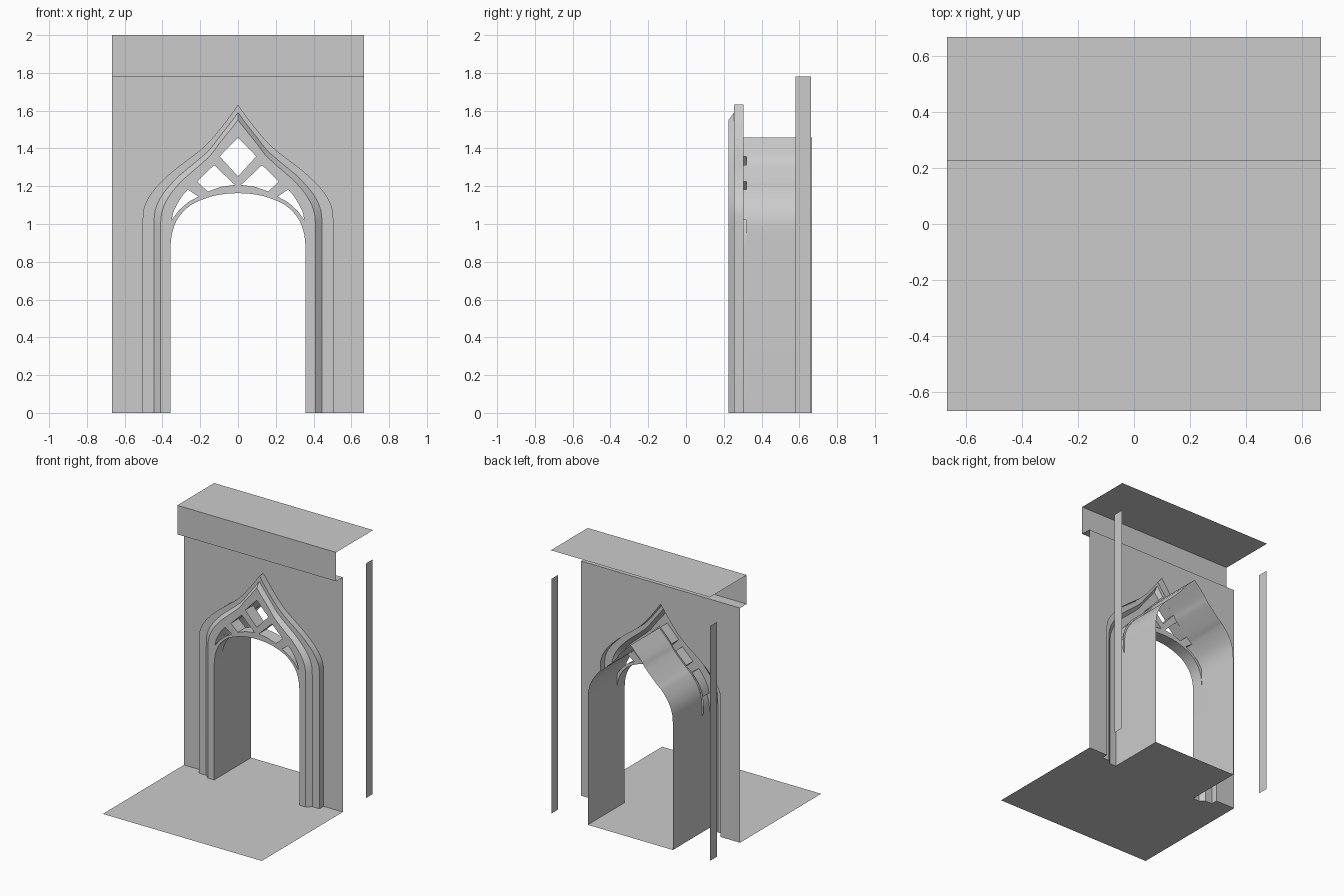
import bpy, bmesh, math

if "Cube" in bpy.data.objects:
    bpy.data.objects.remove(bpy.data.objects["Cube"])

HALF = 0.667          # half width of the module
Y_FRONT, Y_STEP, Y_WALL, Y_TRACERY, Y_BACK = 0.225, 0.255, 0.305, 0.32, 0.667


def smooth(pts, phantom, n=4):
    """Catmull-Rom through pts; the first segment stays straight."""
    p = pts + [phantom]
    out = [pts[0]]
    for i in range(1, len(pts) - 1):
        a, b, c, d = p[i - 1] if i > 1 else (p[1][0], p[1][1] - 0.1), p[i], p[i + 1], p[i + 2]
        for k in range(n):
            t = k / n
            out.append(tuple(0.5 * (2 * b[j] + (c[j] - a[j]) * t
                       + (2 * a[j] - 5 * b[j] + 4 * c[j] - d[j]) * t * t
                       + (3 * b[j] - a[j] - 3 * c[j] + d[j]) * t ** 3) for j in (0, 1)))
    return out + [pts[-1]]


def mirror(pts):
    return [(-x, z) for x, z in reversed(pts)]


def arch(half):
    return half + mirror(half)[1:]


def blend(fx, fz):
    return [(o[0] + (v[0] - o[0]) * fx, o[1] + (v[1] - o[1]) * fz) for o, v in zip(OUTER, VAULT)]


def finish(name, bm):
    bmesh.ops.remove_doubles(bm, verts=bm.verts, dist=1e-5)
    me = bpy.data.meshes.new(name)
    bm.to_mesh(me)
    bm.free()
    ob = bpy.data.objects.new(name, me)
    bpy.context.collection.objects.link(ob)
    bpy.ops.object.select_all(action='DESELECT')
    ob.select_set(True)
    bpy.context.view_layer.objects.active = ob
    bpy.ops.object.shade_smooth_by_angle(angle=math.radians(30))
    return ob


def bands(bm, sections, closed=False):
    """Join successive (curve, y) sections with quads."""
    rows = [[bm.verts.new((x, y, z)) for x, z in c] for c, y in sections]
    for a, b in zip(rows, rows[1:]):
        n = len(a)
        for i in range(n if closed else n - 1):
            j = (i + 1) % n
            bm.faces.new((a[i], a[j], b[j], b[i]))


def plate(bm, loops, y, facing):
    """Flat panel at y: the first loop is the outline, the rest are openings."""
    edges = []
    for loop in loops:
        vs = [bm.verts.new((x, y, z)) for x, z in loop]
        edges += [bm.edges.new((vs[i], vs[(i + 1) % len(vs)])) for i in range(len(vs))]
    bmesh.ops.triangle_fill(bm, use_beauty=True, use_dissolve=False, edges=edges,
                            normal=(0, facing, 0))


def sheet(name, polys):
    bm = bmesh.new()
    for poly in polys:
        bm.faces.new([bm.verts.new(p) for p in poly])
    return finish(name, bm)


# Half curves (x, z) from the base up to the apex
OUTER = smooth([(.505, 0), (.505, 1.0), (.497, 1.09), (.45, 1.175), (.37, 1.258), (.30, 1.315),
                (.19, 1.40), (.11, 1.485), (0, 1.632)], (-.10, 1.80))
VAULT = smooth([(.357, 0), (.357, .9), (.352, 1.02), (.322, 1.105), (.265, 1.183), (.217, 1.225),
                (.127, 1.315), (.09, 1.365), (0, 1.458)], (-.09, 1.551))
INNER = smooth([(.357, 0), (.357, .88), (.347, .96), (.315, 1.035), (.25, 1.10), (.16, 1.14),
                (.08, 1.158), (0, 1.163)], (-.08, 1.158))
STEP, RIM = blend(.405, .24), blend(.64, .47)

# Tracery openings
low = [(.352, 1.02), (.342, 1.065), (.322, 1.105), (.296, 1.148), (.265, 1.183),
       (.21, 1.145), (.265, 1.115), (.315, 1.07)]
mid = [(.217, 1.225), (.127, 1.312), (.016, 1.207), (.09, 1.197), (.16, 1.172)]
diamond = [(.097, 1.358), (0, 1.458), (-.097, 1.358), (0, 1.252)]
openings = [low, mirror(low), mid, mirror(mid), diamond]

# Wall with the arched opening
bm = bmesh.new()
plate(bm, [[(-HALF, 0), (-HALF, 1.78), (HALF, 1.78), (HALF, 0)] + arch(OUTER)], Y_WALL, -1)
finish("wall", bm)

# Stepped moulding around the arch
bm = bmesh.new()
bands(bm, [(arch(OUTER), Y_WALL), (arch(OUTER), Y_STEP), (arch(STEP), Y_STEP),
           (arch(RIM), Y_FRONT)])
finish("arch_moulding", bm)

# Pierced tracery: front, back, reveals
bm = bmesh.new()
plate(bm, [arch(RIM) + list(reversed(arch(INNER)))] + openings, Y_FRONT, -1)
back_edge = blend(.9, .9)[1:]
plate(bm, [arch(back_edge) + list(reversed(arch(INNER[1:])))] + openings, Y_TRACERY, 1)
bands(bm, [(arch(INNER), Y_FRONT), (arch(INNER), Y_TRACERY)])
for loop in openings:
    bands(bm, [(loop, Y_FRONT), (loop, Y_TRACERY)], closed=True)
finish("tracery", bm)

# Passage jambs and vault behind the tracery
bm = bmesh.new()
bands(bm, [(arch(VAULT), Y_TRACERY), (arch(VAULT), Y_BACK)])
finish("passage_vault", bm)

# Floor, notched around the moulding feet and running through the passage
foot = [(HALF, -HALF), (HALF, Y_WALL), (.505, Y_WALL), (.505, Y_STEP), (.445, Y_STEP),
        (.41, Y_FRONT), (.357, Y_FRONT), (.357, Y_BACK)]
sheet("floor", [[(x, y, 0) for x, y in foot + mirror(foot)]])

# Cornice: underside, fascia, top
profile = [(Y_WALL, 1.78), (Y_FRONT, 1.78), (Y_FRONT, 2.0), (Y_BACK, 2.0)]
sheet("cornice", [[(-HALF, *a), (HALF, *a), (HALF, *b), (-HALF, *b)]
                  for a, b in zip(profile, profile[1:])])

# Narrow side strips at the rear
for side, s in (("left", -1), ("right", 1)):
    x = s * HALF
    quad = [(x, .58, 0), (x, .662, 0), (x, .662, 1.78), (x, .58, 1.78)]
    sheet("side_strip_" + side, [quad if s > 0 else quad[::-1]])
